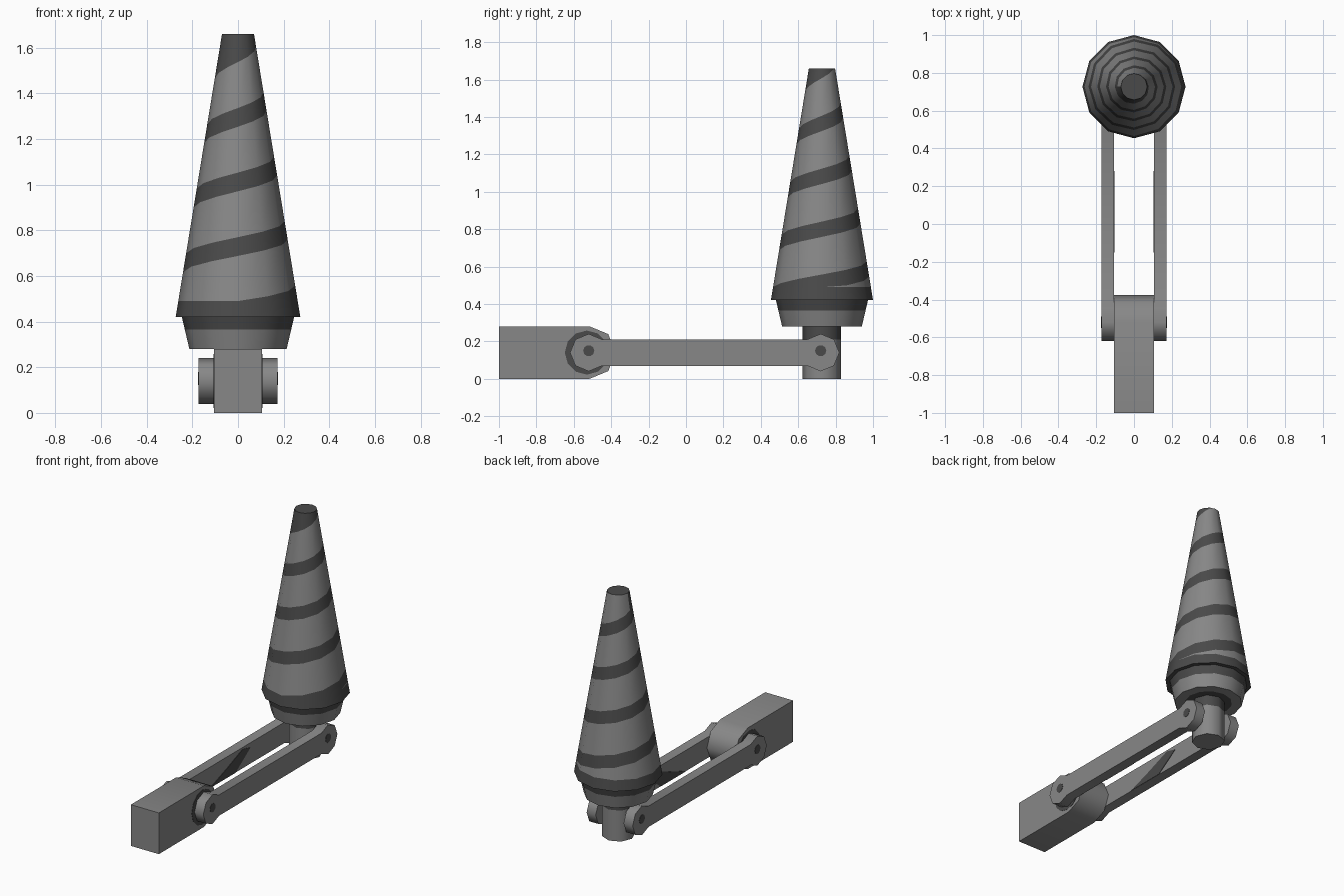
import bpy, bmesh, math

if "Cube" in bpy.data.objects:
    bpy.data.objects.remove(bpy.data.objects["Cube"])

def material(name, v):
    m = bpy.data.materials.new(name)
    m.diffuse_color = (v, v, v, 1)
    m.use_nodes = True
    m.node_tree.nodes["Principled BSDF"].inputs["Base Color"].default_value = m.diffuse_color
    return m

LIGHT, DARK = 0, 1
MATS = [material("light_grey", 0.245), material("dark_grey", 0.068)]
POST_Y = 0.727      # axis of the striped cone
HINGE_Y = -0.52     # axis of the block hinge
HINGE_Z = 0.14

def finish(name, bm, mirror=False):
    bmesh.ops.remove_doubles(bm, verts=bm.verts, dist=1e-5)
    bmesh.ops.recalc_face_normals(bm, faces=bm.faces)
    me = bpy.data.meshes.new(name)
    bm.to_mesh(me)
    bm.free()
    for m in MATS:
        me.materials.append(m)
    ob = bpy.data.objects.new(name, me)
    bpy.context.collection.objects.link(ob)
    bpy.ops.object.select_all(action='DESELECT')
    ob.select_set(True)
    bpy.context.view_layer.objects.active = ob
    bpy.ops.object.shade_smooth_by_angle(angle=math.radians(50))
    if mirror:
        ob.modifiers.new("mirror", 'MIRROR')
    return ob

def add_face(bm, pts, mat):
    # drop repeated corners, so collapsed quads become triangles or vanish
    out = []
    for p in pts:
        if all(math.dist(p, q) > 1e-5 for q in out):
            out.append(p)
    if len(out) > 2:
        bm.faces.new([bm.verts.new(p) for p in out]).material_index = mat

def slab(name, yz, x0, x1, mat=LIGHT, mirror=False):
    # side profile (y, z) extruded along x
    bm = bmesh.new()
    n = len(yz)
    for x in (x0, x1):
        add_face(bm, [(x, y, z) for y, z in yz], mat)
    for i in range(n):
        a, b = yz[i], yz[(i + 1) % n]
        add_face(bm, [(x0, *a), (x0, *b), (x1, *b), (x1, *a)], mat)
    return finish(name, bm, mirror)

def ring(y, z, r, n):
    return [(y + r * math.cos(2 * math.pi * i / n), z + r * math.sin(2 * math.pi * i / n))
            for i in range(n)]

def on_axis(r, a, z):
    return (r * math.cos(a), POST_Y + r * math.sin(a), z)

def lathe(name, profile, mats, n):
    # profile of (radius, height), one material per segment
    bm = bmesh.new()
    for i in range(n):
        a, b = 2 * math.pi * i / n, 2 * math.pi * (i + 1) / n
        for (r0, z0), (r1, z1), m in zip(profile, profile[1:], mats):
            add_face(bm, [on_axis(r0, a, z0), on_axis(r0, b, z0),
                          on_axis(r1, b, z1), on_axis(r1, a, z1)], m)
    return finish(name, bm)

# base block with a rounded hinge end
arc = [(HINGE_Y + 0.005 + 0.14 * math.cos(t), HINGE_Z + 0.14 * math.sin(t))
       for t in (math.radians(d) for d in (-90, -45, 0, 45, 90))]
slab("base_block", [(-1, 0.28), (-1, 0)] + arc, -0.105, 0.105)

# dark ring on the block behind each arm
slab("hinge_ring", ring(HINGE_Y - 0.01, HINGE_Z, 0.118, 12), 0.104, 0.107, DARK, True)

# pair of link arms with octagonal ends
left = [(HINGE_Y + 0.1 * math.cos(t), HINGE_Z + 0.1 * math.sin(t))
        for t in (math.radians(45 * k) for k in range(1, 8))]
right = [(0.72 + 0.1 * math.cos(t), HINGE_Z + 0.1 * math.sin(t))
         for t in (math.radians(45 * k) for k in range(-3, 4))]
slab("link_arm", left + right, 0.105, 0.173, LIGHT, True)

# dark patch on the inner face of each arm
slab("arm_patch", [(-0.15, 0.07), (0.12, 0.07), (0.28, 0.18), (0.2, 0.2), (0.02, 0.13)],
     0.102, 0.106, DARK, True)

# bolts at both ends of the arms
for name, y in (("front_bolt", HINGE_Y), ("back_bolt", 0.72)):
    slab(name, ring(y, 0.15, 0.03, 10), 0.17, 0.175, DARK, True)

# post, dark under the cup
lathe("post", [(0, 0), (0.103, 0), (0.103, 0.21), (0.103, 0.285)], [LIGHT, LIGHT, DARK], 8)

# cup below the cone
lathe("cup", [(0, 0.28), (0.15, 0.28), (0.213, 0.28), (0.233, 0.365), (0.246, 0.42)],
      [DARK, LIGHT, LIGHT, DARK], 12)

# striped cone: a helical band cut into every facet
Z0, Z1, R0, R1, RIM, HALF, SIDES = 0.42, 1.66, 0.273, 0.07, 0.49, 0.041, 12

def stripe_heights(u):
    hs = [Z0, RIM]
    for n in range(5):
        mid = 0.375 + 0.283 * (n + u)
        hs += [min(max(mid - HALF, RIM), Z1), min(max(mid + HALF, RIM), Z1)]
    hs[-1] = Z1     # the tip is all dark
    return hs

def cone_point(u, z):
    r = R0 + (R1 - R0) * (z - Z0) / (Z1 - Z0)
    return on_axis(r, math.pi + 2 * math.pi * u, z)

bm = bmesh.new()
for k in range(SIDES):
    u, v = k / SIDES, (k + 1) / SIDES
    a, b = stripe_heights(u), stripe_heights(v)
    for j in range(len(a) - 1):
        add_face(bm, [cone_point(u, a[j]), cone_point(v, b[j]),
                      cone_point(v, b[j + 1]), cone_point(u, a[j + 1])],
                 DARK if j % 2 == 0 else LIGHT)
for z in (Z0, Z1):
    add_face(bm, [cone_point(k / SIDES, z) for k in range(SIDES)], DARK)
finish("striped_cone", bm)
